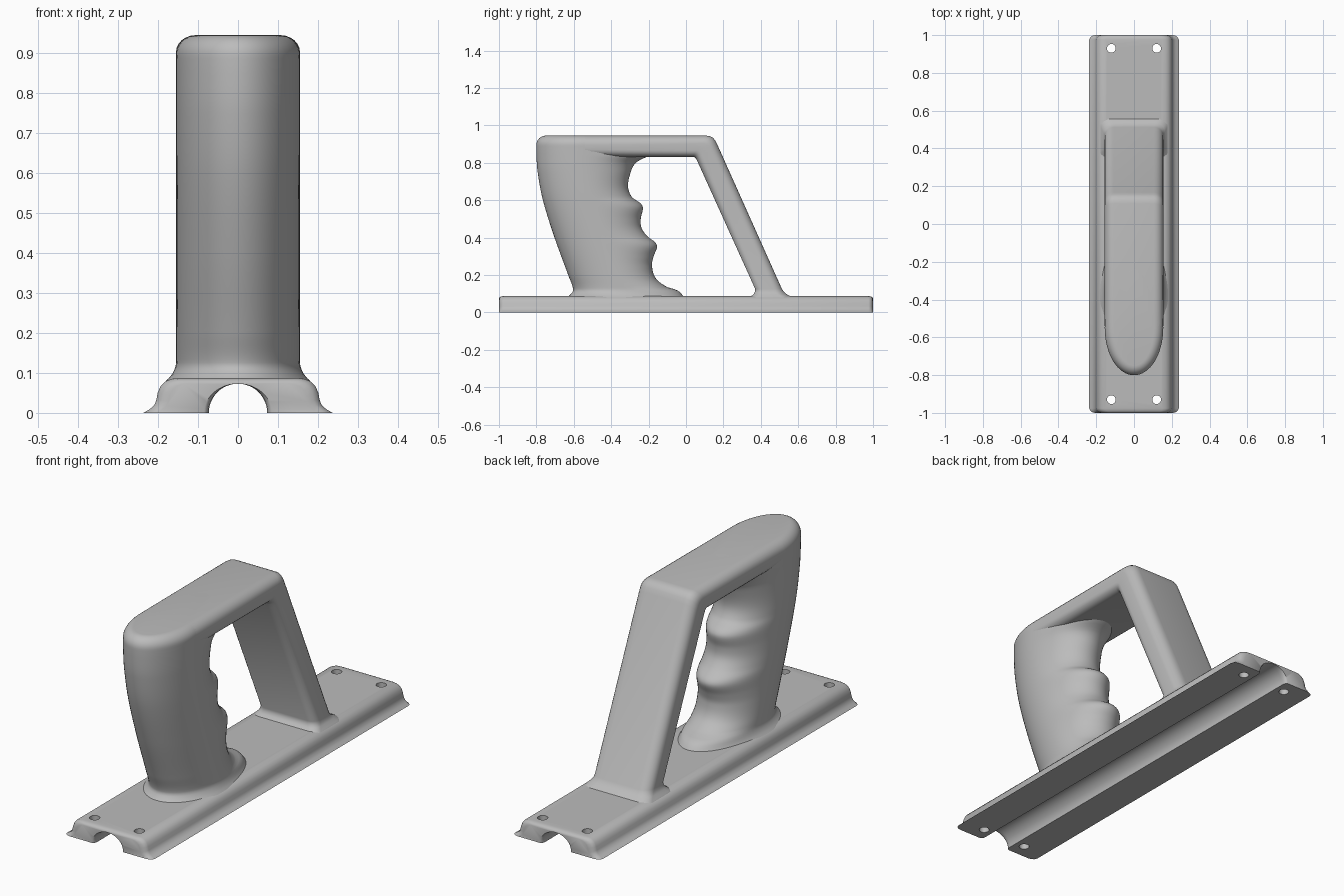
import bpy, bmesh, math
from mathutils import Vector

if "Cube" in bpy.data.objects:
    bpy.data.objects.remove(bpy.data.objects["Cube"])

grey = bpy.data.materials.new("plain grey")
grey.use_nodes = True
colour = (0.5, 0.5, 0.5, 1)
grey.diffuse_color = colour
grey.node_tree.nodes["Principled BSDF"].inputs["Base Color"].default_value = colour


def loft(name, rings):
    """Skin a list of equal-length closed rings and cap both ends."""
    bm = bmesh.new()
    loops = [[bm.verts.new(p) for p in ring] for ring in rings]
    for low, high in zip(loops, loops[1:]):
        for i in range(len(low)):
            j = (i + 1) % len(low)
            bm.faces.new((low[i], low[j], high[j], high[i]))
    bm.faces.new(loops[0])
    bm.faces.new(loops[-1])
    bmesh.ops.recalc_face_normals(bm, faces=bm.faces)
    mesh = bpy.data.meshes.new(name)
    bm.to_mesh(mesh)
    bm.free()
    obj = bpy.data.objects.new(name, mesh)
    bpy.context.collection.objects.link(obj)
    mesh.materials.append(grey)
    return obj


def smooth(obj):
    bpy.ops.object.select_all(action='DESELECT')
    obj.select_set(True)
    bpy.context.view_layer.objects.active = obj
    bpy.ops.object.shade_smooth_by_angle(angle=math.radians(40))


def curve(points, t):
    """Smooth interpolation through (t, value) points."""
    n = len(points)
    t = min(max(t, points[0][0]), points[-1][0])
    k = next(i for i in range(n - 1) if t <= points[i + 1][0])

    def slope(i):
        a, b = points[max(i - 1, 0)], points[min(i + 1, n - 1)]
        return (b[1] - a[1]) / (b[0] - a[0])

    (t0, v0), (t1, v1) = points[k], points[k + 1]
    h = t1 - t0
    s = (t - t0) / h
    return ((1 + 2 * s) * (1 - s) ** 2 * v0 + s * (1 - s) ** 2 * h * slope(k)
            + s * s * (3 - 2 * s) * v1 + s * s * (s - 1) * h * slope(k + 1))


# Base rail: flared feet, rounded shoulders and a round groove underneath
TOP, GROOVE = 0.087, 0.073
SIDE = [(.237, 0), (.221, .009), (.209, .02), (.204, .033), (.201, .05),
        (.194, .066), (.183, .078), (.167, .085), (.15, TOP)]


def rail_ring(y, inset):
    side = [(x - 2.5 * inset, z * (1 - inset / TOP)) for x, z in SIDE]
    ring = side + [(-x, z) for x, z in reversed(side)]
    for i in range(25):
        a = math.pi * i / 24
        ring.append((-(GROOVE + inset) * math.cos(a), GROOVE * math.sin(a)))
    return [(x, y, z) for x, z in ring]


ends = [(1, .012), (.996, .006), (.988, .002), (.976, 0)]
stations = [(-y, d) for y, d in ends] + [(y, d) for y, d in reversed(ends)]
rail = loft("base_rail", [rail_ring(y, d) for y, d in stations])

# Screw holes
for sx in (-1, 1):
    for sy in (-1, 1):
        bpy.ops.mesh.primitive_cylinder_add(vertices=32, radius=.023, depth=.4,
                                            location=(sx * .12, sy * .93, .05))
        cutter = bpy.context.object
        cutter.name = "screw_hole_cutter"
        cut = rail.modifiers.new("screw_hole", 'BOOLEAN')
        cut.operation = 'DIFFERENCE'
        cut.solver = 'EXACT'
        cut.object = cutter
        bpy.context.view_layer.objects.active = rail
        bpy.ops.object.modifier_apply(modifier=cut.name)
        bpy.data.objects.remove(cutter)
smooth(rail)

# Grip: horizontal sections between a curved front and a finger-grooved back
FRONT = [(.08, -.635), (.095, -.618), (.12, -.603), (.2, -.63), (.4, -.703),
         (.6, -.765), (.75, -.793), (.85, -.8), (.95, -.8)]
BACK = [(.08, -.01), (.1, -.025), (.12, -.05), (.135, -.1), (.18, -.16),
        (.25, -.182), (.3, -.173), (.35, -.155), (.375, -.165), (.405, -.205),
        (.45, -.237), (.5, -.242), (.56, -.23), (.585, -.245), (.615, -.288),
        (.675, -.31), (.76, -.292), (.8, -.268), (.825, -.225), (.84, -.19),
        (.95, -.19)]
WIDTH = [(.08, .18), (.095, .166), (.125, .155), (.95, .155)]
HEIGHT, ROUND = .945, .05


def grip_ring(z, inset=0, count=64):
    front, back, half = curve(FRONT, z), curve(BACK, z), curve(WIDTH, z)
    middle = front + .25
    ring = []
    for i in range(count):
        a = 2 * math.pi * i / count
        c, s = math.cos(a), math.sin(a)
        reach = (back - middle) if c > 0 else (middle - front)
        ring.append(((half - inset) * s, middle + (reach - inset) * c, z))
    return ring


shoulder = HEIGHT - ROUND
levels = 90
rings = [grip_ring(.08 + (shoulder - .08) * i / levels) for i in range(levels)]
for i in range(9):
    a = math.pi / 2 * i / 8
    rings.append(grip_ring(shoulder + ROUND * math.sin(a), ROUND * (1 - math.cos(a))))
smooth(loft("finger_grip", rings))

# Top bar and slanted rear strut: one rounded section swept through the bend
# Each station: inner (y, z), outer (y, z), half width
SWEEP = [((-.54, .832), (-.54, HEIGHT), .155),
         ((.035, .832), (.108, HEIGHT), .155),
         ((.045, .83), (.128, .942), .155),
         ((.053, .823), (.145, .933), .155),
         ((.059, .812), (.157, .918), .155),
         ((.068, .792), (.168, .896), .155),
         ((.37, .125), (.513, .125), .155),
         ((.368, .11), (.523, .11), .157),
         ((.362, .098), (.537, .098), .163),
         ((.348, .086), (.558, .086), .174),
         ((.34, .078), (.566, .078), .18)]


def bar_ring(inner, outer, half, steps=7):
    low, high = Vector((0, *inner)), Vector((0, *outer))
    axis = (high - low).normalized()
    length = (high - low).length
    ring = []
    for corner, (sx, su) in enumerate([(1, 1), (-1, 1), (-1, -1), (1, -1)]):
        r = ROUND if su > 0 else .04
        for k in range(steps):
            a = math.pi / 2 * (corner + k / (steps - 1))
            x = sx * (half - r) + r * math.cos(a)
            u = (length - r if su > 0 else r) + r * math.sin(a)
            p = low + axis * u
            ring.append((x, p.y, p.z))
    return ring


smooth(loft("top_bar_and_strut", [bar_ring(*s) for s in SWEEP]))
